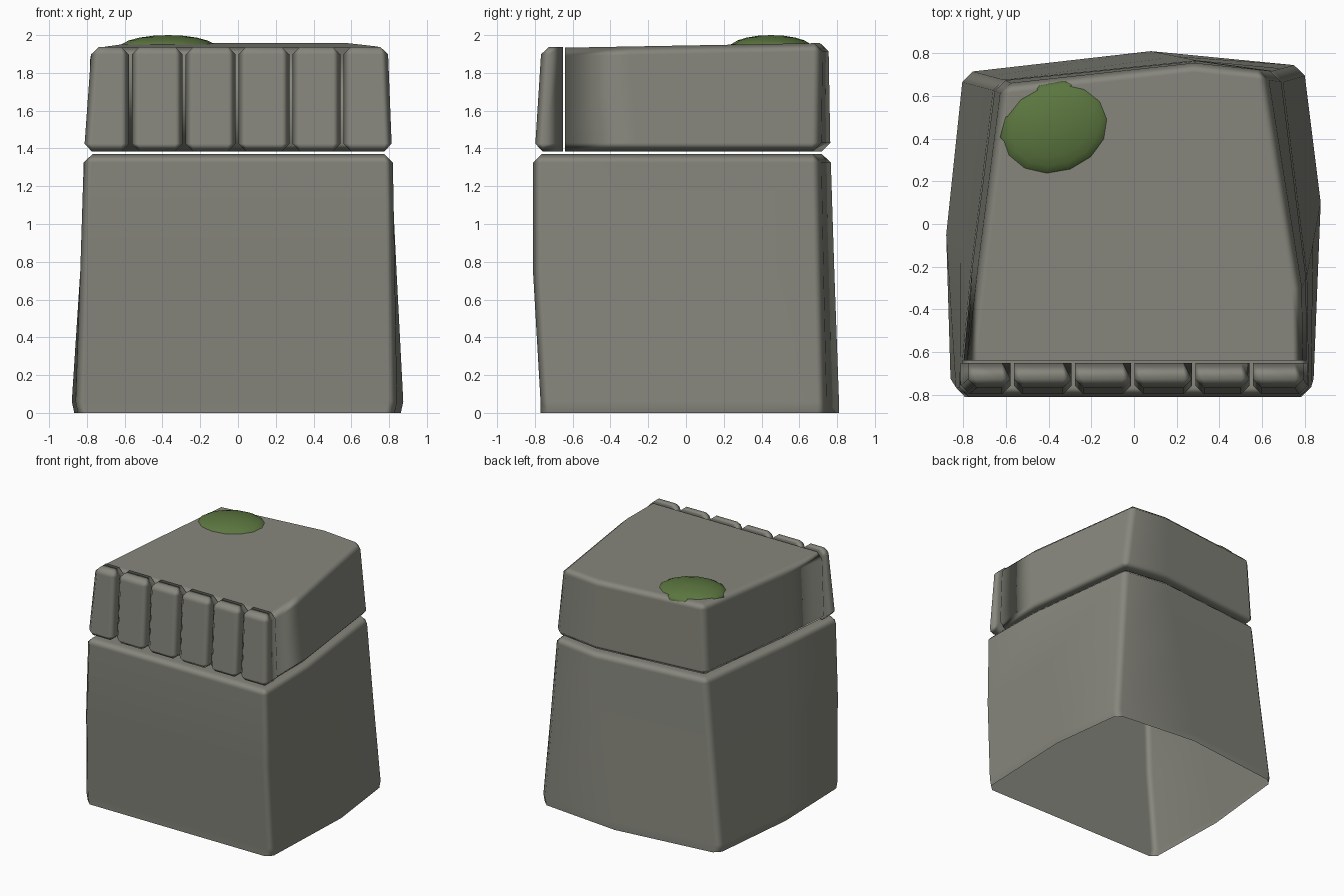
import bpy, bmesh, math
from mathutils import Matrix, Vector

if "Cube" in bpy.data.objects:
    bpy.data.objects.remove(bpy.data.objects["Cube"], do_unlink=True)


def material(name, rgb):
    m = bpy.data.materials.new(name)
    m.use_nodes = True
    m.diffuse_color = (*rgb, 1)
    m.node_tree.nodes["Principled BSDF"].inputs["Base Color"].default_value = (*rgb, 1)
    return m


STONE = material("grey stone", (0.24, 0.24, 0.205))
MOSS = material("green moss", (0.105, 0.18, 0.05))


def finish(bm, name, mat):
    mesh = bpy.data.meshes.new(name)
    bm.to_mesh(mesh)
    bm.free()
    mesh.materials.append(mat)
    obj = bpy.data.objects.new(name, mesh)
    bpy.context.collection.objects.link(obj)
    mesh.shade_smooth()
    weighted = obj.modifiers.new("even shading", "WEIGHTED_NORMAL")
    weighted.weight = 100
    return obj


def loft(name, rings, width, keep_sharp=lambda a, b: False, closed_bottom=True):
    """Skin a stack of outlines, cap it and chamfer its hard edges."""
    bm = bmesh.new()
    loops = [[bm.verts.new(p) for p in ring] for ring in rings]
    n = len(loops[0])
    for low, high in zip(loops, loops[1:]):
        for i in range(n):
            j = (i + 1) % n
            bm.faces.new((low[i], low[j], high[j], high[i]))
    bm.faces.new(loops[-1])
    if closed_bottom:
        bm.faces.new(loops[0][::-1])
    bm.normal_update()
    hard = [e for e in bm.edges if len(e.link_faces) == 2
            and e.calc_face_angle() > math.radians(35)
            and not keep_sharp(e.verts[0].co, e.verts[1].co)]
    bmesh.ops.bevel(bm, geom=hard, offset=width, segments=1, affect="EDGES",
                    clamp_overlap=True)
    return finish(bm, name, STONE)


def level(outline, z, rise=0.0):
    return [(x, y, z + rise * y) for x, y in outline]


def blend(a, b, t):
    return [Vector(p).lerp(Vector(q), t) for p, q in zip(a, b)]


# Outlines run front right, right, back right, back, back left, left, front left
foot = [(.84, -.77), (.875, .1), (.795, .74), (.08, .81),
        (-.80, .71), (-.88, -.05), (-.86, -.77)]
shoulder = [(.82, -.81), (.81, -.25), (.69, .71), (.3, .765),
            (-.65, .67), (-.76, -.2), (-.82, -.81)]
waist = blend(foot, shoulder, 0.55)
waist[0].y = waist[-1].y = -.81

# Tall lower block, open underneath
loft("lower_block",
     [level([(x * .985, y) for x, y in foot], 0), level(foot, .06),
      level(waist, .75), level(shoulder, 1.37)],
     .045, closed_bottom=False)

# Upper block, with a flat sharp face behind the front slats
cap_base = [(.81, -.64)] + shoulder[1:-1] + [(-.80, -.64)]
cap_top = [(.79, -.64), (.785, -.3), (.62, .72), (.28, .755),
           (-.62, .655), (-.73, -.2), (-.78, -.64)]
loft("upper_block", [level(cap_base, 1.385), level(cap_top, 1.945, .018)], .045,
     keep_sharp=lambda a, b: max(a.y, b.y) < -.6)

# Row of front slats; the outer ones lean in with the block
cuts = [-.815, -.57, -.285, -.005, .28, .55, .815]
for i, (x0, x1) in enumerate(zip(cuts, cuts[1:])):
    a = x0 + (.008 if i else 0)
    b = x1 - (.008 if i < 5 else 0)
    lean_a = 0 if i else .04
    lean_b = 0 if i < 5 else .022
    base = [(b, -.80), (b, -.652), (a, -.652), (a, -.80)]
    top = [(b - lean_b, -.765), (b - lean_b, -.652),
           (a + lean_a, -.652), (a + lean_a, -.765)]
    outer = (x0 if i == 0 else x1)
    loft(f"front_slat_{i + 1}", [level(base, 1.385), level(top, 1.938)], .04,
         keep_sharp=lambda p, q: max(p.y, q.y) > -.66 and min(p.y, q.y) > -.66)

# Low mound of moss on the back corner of the top
bm = bmesh.new()
bmesh.ops.create_uvsphere(
    bm, u_segments=14, v_segments=10, radius=1,
    matrix=Matrix.Translation((-.37, .45, 1.93)) @ Matrix.Rotation(.35, 4, "Z")
    @ Matrix.Diagonal((.265, .215, .07, 1)))
finish(bm, "moss_patch", MOSS)
